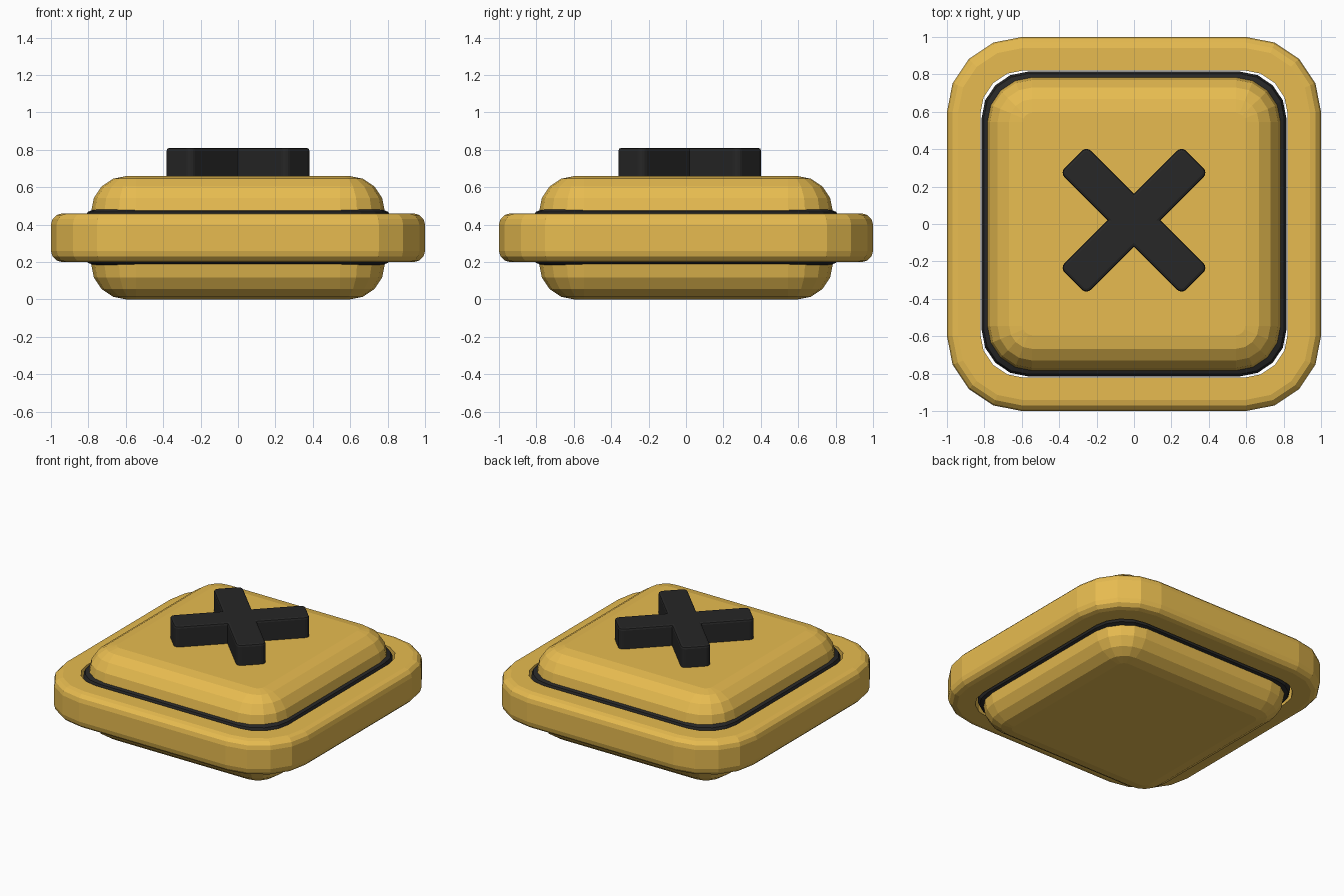
import bpy, bmesh
from math import sin, cos, pi, radians

if "Cube" in bpy.data.objects:
    bpy.data.objects.remove(bpy.data.objects["Cube"])

SEG = 4  # facets per rounded corner


def material(name, rgb):
    m = bpy.data.materials.new(name)
    m.diffuse_color = (*rgb, 1)
    m.use_nodes = True
    m.node_tree.nodes["Principled BSDF"].inputs["Base Color"].default_value = m.diffuse_color
    return m


yellow = material("yellow", (0.80, 0.50, 0.08))
black = material("black", (0.02, 0.02, 0.02))


def outline(half_x, half_y, radius):
    """Rounded rectangle as a list of xy points."""
    pts = []
    for q, (sx, sy) in enumerate([(1, 1), (-1, 1), (-1, -1), (1, -1)]):
        for i in range(SEG + 1):
            a = pi / 2 * (q + i / SEG)
            pts.append((sx * (half_x - radius) + radius * cos(a),
                        sy * (half_y - radius) + radius * sin(a)))
    return pts


def loft(name, sections, mat, closed=False):
    """Skin stacked rounded rectangles (half_x, half_y, radius, z)."""
    bm = bmesh.new()
    rings = [[bm.verts.new((x, y, z)) for x, y in outline(hx, hy, r)]
             for hx, hy, r, z in sections]
    pairs = list(zip(rings, rings[1:]))
    if closed:
        pairs.append((rings[-1], rings[0]))
    else:
        bm.faces.new(rings[0])
        bm.faces.new(rings[-1])
    n = len(rings[0])
    for a, b in pairs:
        for i in range(n):
            j = (i + 1) % n
            bm.faces.new((a[i], a[j], b[j], b[i]))
    bmesh.ops.recalc_face_normals(bm, faces=bm.faces)
    me = bpy.data.meshes.new(name)
    bm.to_mesh(me)
    bm.free()
    me.materials.append(mat)
    ob = bpy.data.objects.new(name, me)
    bpy.context.collection.objects.link(ob)
    return ob


def edge_arc(half, radius, z, bevel, up, steps):
    """Sections of a rounded edge going from the side wall to the flat face."""
    out = []
    for i in range(steps + 1):
        a = pi / 2 * i / steps
        d = bevel * (1 - cos(a))
        out.append((half - d, half - d, radius - d, z + up * bevel * sin(a)))
    return out


# Upper and lower pillow-shaped shells
loft("upper_shell", edge_arc(0.785, 0.24, 0.47, 0.19, 1, 4), yellow)
loft("lower_shell", edge_arc(0.785, 0.24, 0.19, 0.19, -1, 4), yellow)

# Dark band between the shells
band = edge_arc(0.815, 0.25, 0.225, 0.04, -1, 2)[::-1] + edge_arc(0.815, 0.25, 0.44, 0.04, 1, 2)
loft("middle_band", band, black)

# Outer frame with a square hole
frame = edge_arc(1.0, 0.4, 0.26, 0.06, -1, 3)[::-1] + edge_arc(1.0, 0.4, 0.40, 0.06, 1, 3)
frame += [(0.822, 0.822, 0.235, 0.46), (0.822, 0.822, 0.235, 0.20)]
loft("outer_frame", frame, yellow, closed=True)

# Raised cross on top
for name, angle in (("cross_bar_a", 45), ("cross_bar_b", -45)):
    bar = loft(name, [(0.46, 0.10, 0.035, 0.65), (0.46, 0.10, 0.035, 0.795),
                      (0.456, 0.096, 0.031, 0.806), (0.445, 0.085, 0.02, 0.81)], black)
    bar.location.y = 0.02
    bar.rotation_euler.z = radians(angle)
